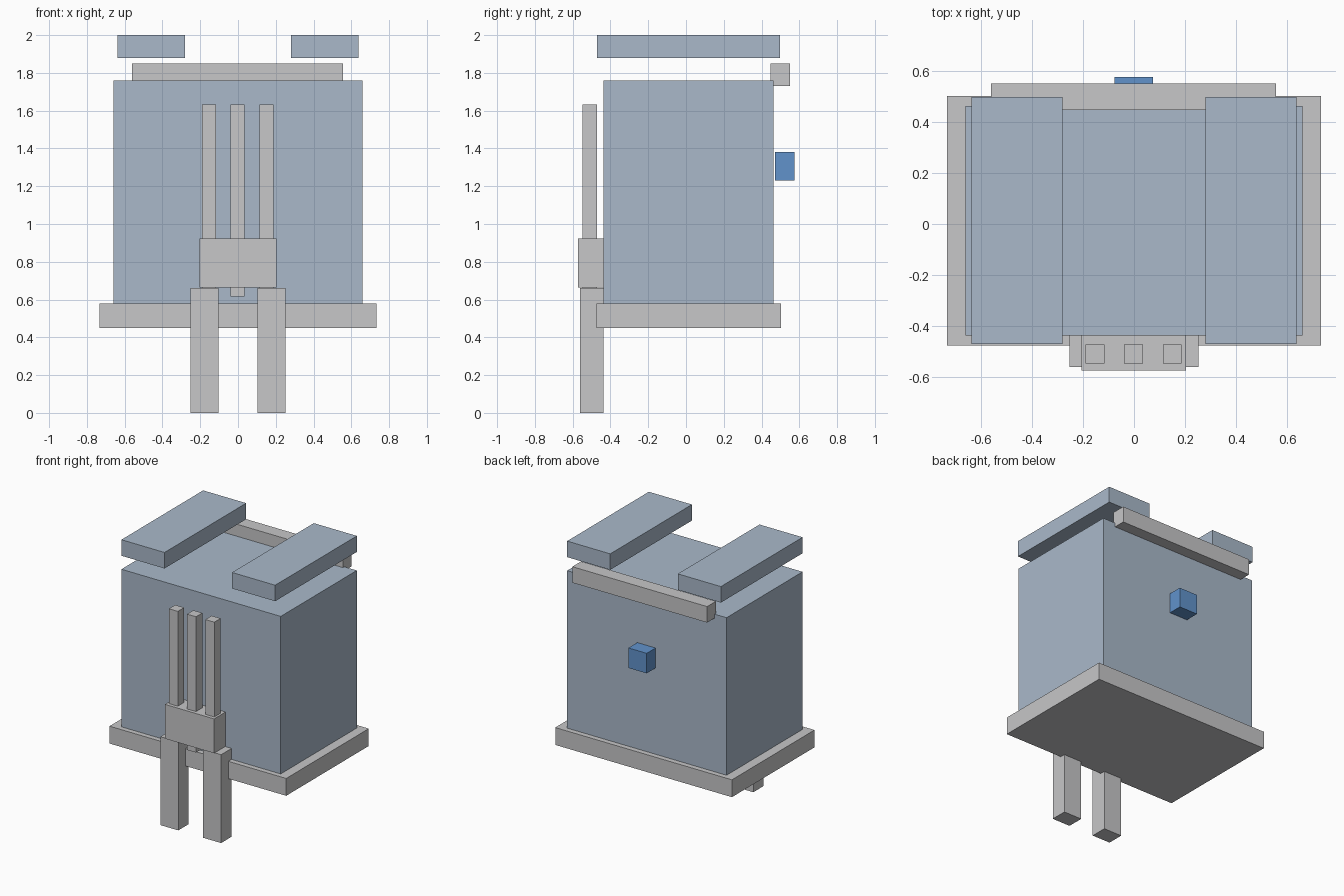
import bpy

cube = bpy.data.objects.get("Cube")
if cube:
    bpy.data.objects.remove(cube, do_unlink=True)


def material(name, rgb):
    mat = bpy.data.materials.new(name)
    mat.use_nodes = True
    colour = (*rgb, 1.0)
    mat.diffuse_color = colour
    mat.node_tree.nodes["Principled BSDF"].inputs["Base Color"].default_value = colour
    return mat


steel = material("steel blue", (0.40, 0.485, 0.59))
grey = material("light grey", (0.57, 0.57, 0.58))
blue = material("bright blue", (0.12, 0.29, 0.60))


def box(name, x, y, z, mat):
    """Axis-aligned box from its (low, high) extent on each axis."""
    spans = (x, y, z)
    bpy.ops.mesh.primitive_cube_add(size=1, location=[(a + b) / 2 for a, b in spans])
    obj = bpy.context.object
    obj.name = name
    obj.scale = [b - a for a, b in spans]
    bpy.ops.object.transform_apply(location=False, rotation=False, scale=True)
    obj.data.materials.append(mat)
    return obj


# Main housing and the slab under it
box("body", (-0.66, 0.66), (-0.437, 0.463), (0.58, 1.76), steel)
box("base_slab", (-0.732, 0.732), (-0.475, 0.502), (0.45, 0.58), grey)

# Rear rail and button
box("rear_rail", (-0.56, 0.557), (0.447, 0.55), (1.73, 1.85), grey)
box("rear_button", (-0.077, 0.075), (0.47, 0.575), (1.23, 1.38), blue)

# Front bracket with three upright rods
box("front_bracket", (-0.205, 0.203), (-0.573, -0.437), (0.665, 0.922), grey)
for name, x in (("right_rod", -0.153), ("middle_rod", -0.002), ("left_rod", 0.15)):
    box(name, (x - 0.037, x + 0.037), (-0.547, -0.472), (0.615, 1.632), grey)

# Paired legs and floating top panels
for side, s in (("left", 1), ("right", -1)):
    box(side + "_leg", sorted((s * 0.103, s * 0.252)), (-0.56, -0.437), (0, 0.662), grey)
    box(side + "_top_panel", sorted((s * 0.28, s * 0.637)), (-0.47, 0.497), (1.88, 2.0), steel)
